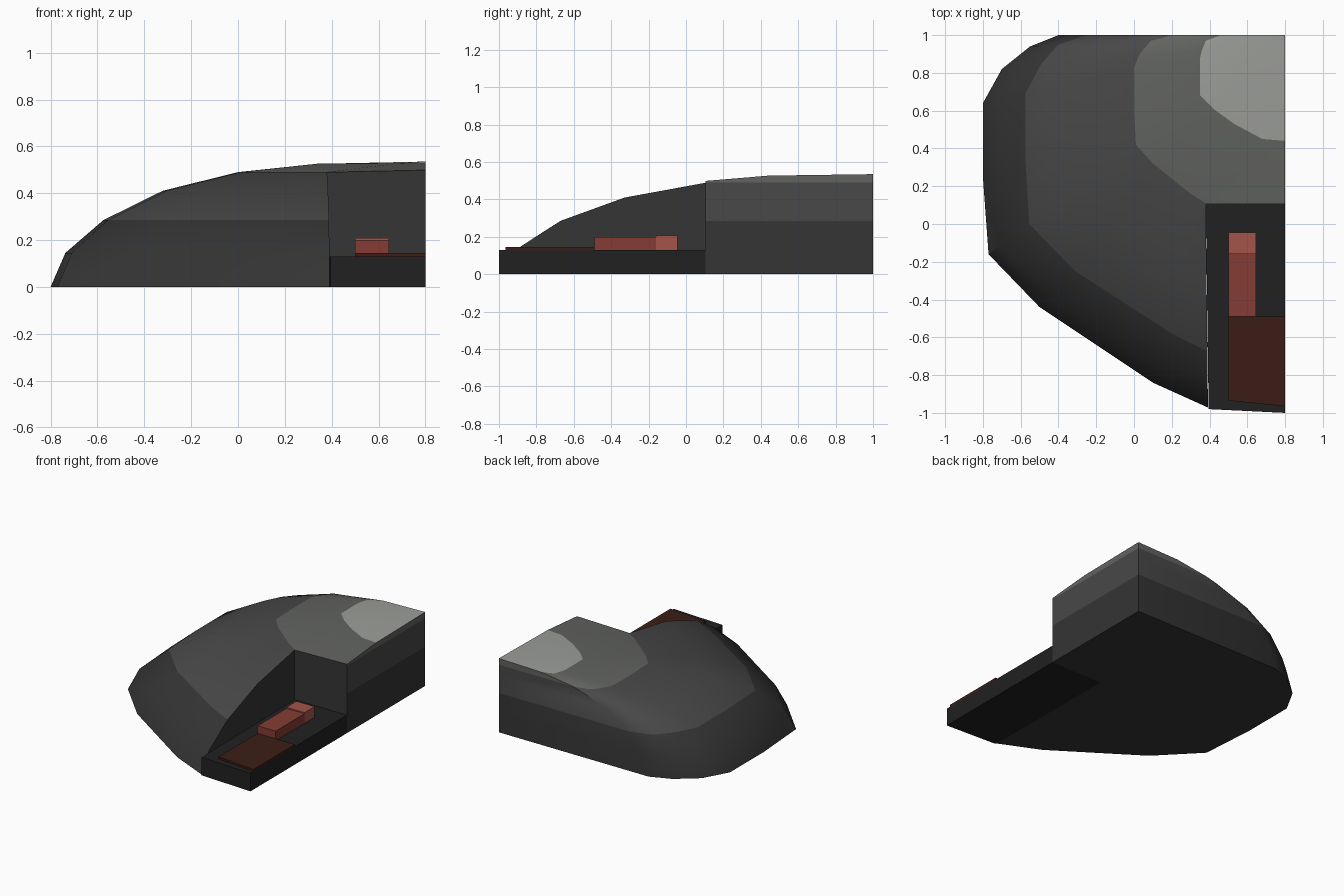
import bpy, bmesh

if "Cube" in bpy.data.objects:
    bpy.data.objects.remove(bpy.data.objects["Cube"])

def material(name, rgb):
    m = bpy.data.materials.new(name)
    m.diffuse_color = (*rgb, 1)
    m.use_nodes = True
    m.node_tree.nodes["Principled BSDF"].inputs["Base Color"].default_value = m.diffuse_color
    return m

def make_object(name, bm, mats):
    bmesh.ops.recalc_face_normals(bm, faces=bm.faces)
    me = bpy.data.meshes.new(name)
    bm.to_mesh(me)
    bm.free()
    ob = bpy.data.objects.new(name, me)
    bpy.context.collection.objects.link(ob)
    for m in mats:
        me.materials.append(m)
    return ob

def prism(name, outline, z0, z1, mats=()):
    bm = bmesh.new()
    lo = [bm.verts.new((x, y, z0)) for x, y in outline]
    hi = [bm.verts.new((x, y, z1)) for x, y in outline]
    bm.faces.new(lo[::-1])
    bm.faces.new(hi)
    n = len(lo)
    for i in range(n):
        j = (i + 1) % n
        bm.faces.new((lo[i], lo[j], hi[j], hi[i]))
    return make_object(name, bm, mats)

def rect(x0, x1, y0, y1):
    return [(x0, y0), (x1, y0), (x1, y1), (x0, y1)]

def blend(a, b, t):
    return [(p[0] + (q[0] - p[0]) * t, p[1] + (q[1] - p[1]) * t) for p, q in zip(a, b)]

# Contours of the domed shell, from the back edge round to the right edge
base = [(-.4, 1), (-.55, .94), (-.7, .82), (-.8, .64), (-.8, .25),
        (-.77, -.16), (-.5, -.44), (.1, -.84), (.41, -.98), (.8, -1)]
shoulder = [(-.25, 1), (-.4, .95), (-.49, .85), (-.575, .69), (-.575, .35),
            (-.555, 0), (-.31, -.25), (.2, -.58), (.38, -.67), (.8, -.74)]
upper = [(.2, 1), (.09, .97), (.03, .9), (0, .83), (0, .6),
         (.01, .42), (.1, .32), (.3, .16), (.38, .11), (.8, .0)]
crown = [(.46, 1), (.38, .97), (.36, .92), (.35, .88), (.35, .78),
         (.35, .68), (.42, .61), (.53, .53), (.68, .45), (.8, .44)]
# (contour, height, material of the band above it)
levels = [(base, 0, 0), (blend(base, shoulder, .28), .145, 0),
          (shoulder, .285, 1), (blend(shoulder, upper, .44), .41, 1),
          (upper, .49, 2), (crown, .527, 3)]

shades = [material("shell_low", (.035,) * 3), material("shell_mid", (.065,) * 3),
          material("shell_high", (.12, .125, .115)), material("shell_top", (.33, .34, .32))]

# Shell: lofted closed contours with a square corner at the back right
bm = bmesh.new()
rings = []
for pts, z, _ in levels:
    corner_z = .535 if pts is crown else z
    rings.append([bm.verts.new((x, y, z)) for x, y in pts]
                 + [bm.verts.new((.8, 1, corner_z))])
for k in range(len(rings) - 1):
    a, b = rings[k], rings[k + 1]
    for i in range(len(a)):
        j = (i + 1) % len(a)
        bm.faces.new((a[i], a[j], b[j], b[i])).material_index = levels[k][2]
bm.faces.new(rings[0][::-1])
bm.faces.new(rings[-1]).material_index = 3
bmesh.ops.triangulate(bm, faces=[f for f in bm.faces if len(f.verts) > 4])
shell = make_object("shell", bm, shades)

# Notch in the front right corner
cutter = prism("notch_cutter", [(.395, -1.3), (1.2, -1.3), (1.2, .105), (.38, .105)], -.3, 1)
cutter.hide_render = True
mod = shell.modifiers.new("notch", 'BOOLEAN')
mod.operation = 'DIFFERENCE'
mod.solver = 'EXACT'
mod.object = cutter
bpy.context.view_layer.objects.active = shell
shell.select_set(True)
bpy.ops.object.modifier_apply(modifier=mod.name)
bpy.data.objects.remove(cutter)
bpy.ops.object.shade_smooth_by_angle(angle=.6)

# Floor slab in the notch
prism("floor_slab", [(.395, -.98), (.8, -1), (.8, .105), (.38, .105)], 0, .13,
      [material("slab", (.015,) * 3)])

# Red fittings on the floor
prism("floor_panel", [(.5, -.935), (.8, -.965), (.8, -.49), (.5, -.49)], .125, .145,
      [material("maroon", (.045, .012, .008))])
prism("seat_block", rect(.5, .645, -.49, -.16), .125, .2,
      [material("red", (.23, .045, .033))])
prism("end_block", rect(.5, .645, -.16, -.045), .125, .208,
      [material("light_red", (.37, .09, .07))])
